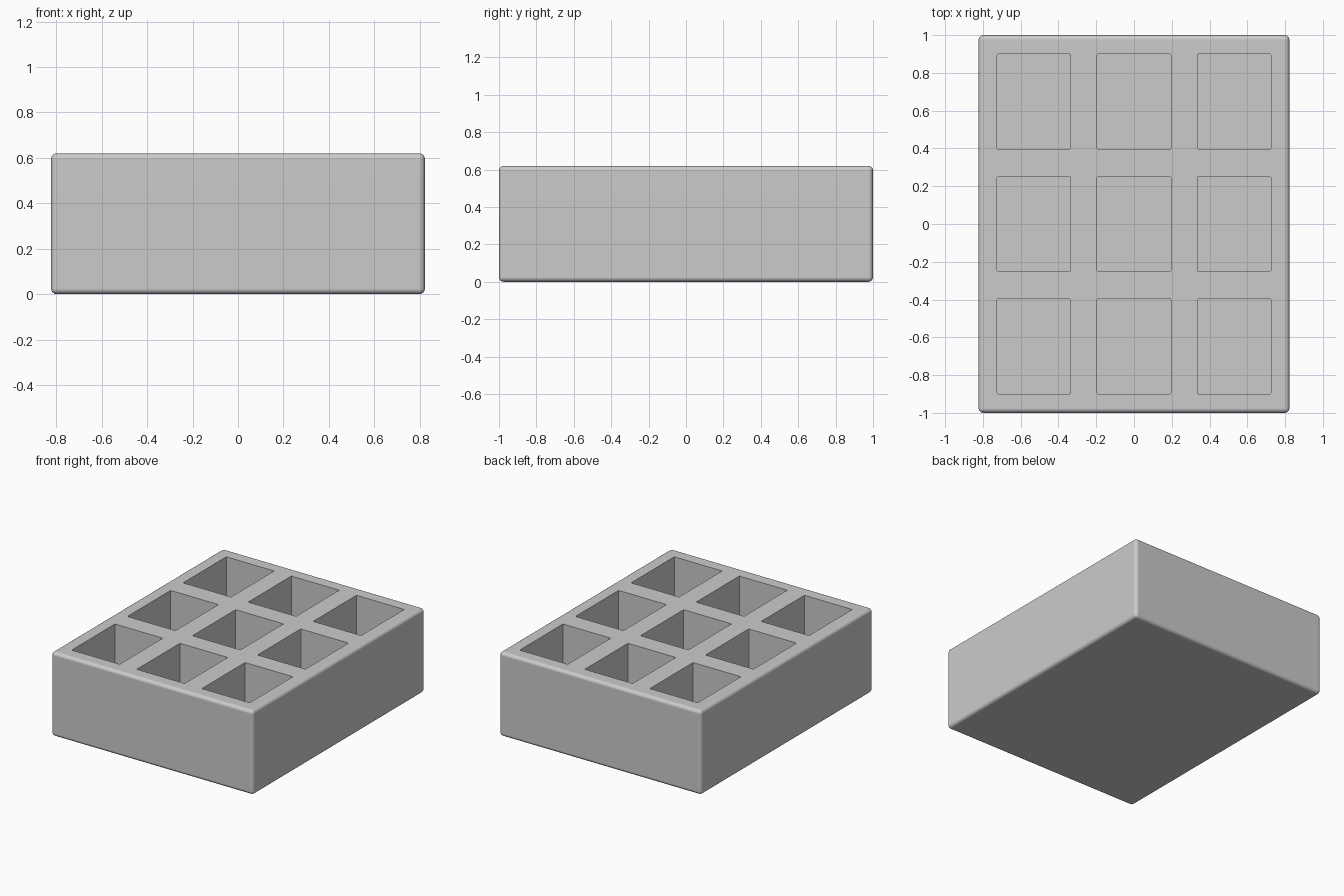
import bpy
import bmesh
from mathutils import Matrix

if "Cube" in bpy.data.objects:
    bpy.data.objects.remove(bpy.data.objects["Cube"])

WIDTH, DEPTH, HEIGHT = 1.646, 2.0, 0.62
FLOOR = 0.10                         # thickness under the pockets
POCKET_X, POCKET_Y = 0.39, 0.502     # pocket opening
STEP_X, STEP_Y = 0.53, 0.648         # pocket spacing


def add_box(bm, size, centre):
    matrix = Matrix.Translation(centre) @ Matrix.Diagonal((*size, 1))
    return bmesh.ops.create_cube(bm, size=1, matrix=matrix)["verts"]


def make_object(name, bm):
    mesh = bpy.data.meshes.new(name)
    bm.to_mesh(mesh)
    bm.free()
    obj = bpy.data.objects.new(name, mesh)
    bpy.context.collection.objects.link(obj)
    return obj


grey = bpy.data.materials.new("light grey")
grey.diffuse_color = (0.6, 0.6, 0.6, 1)
grey.use_nodes = True
grey.node_tree.nodes["Principled BSDF"].inputs["Base Color"].default_value = grey.diffuse_color

# Tray block with rounded outer edges
bm = bmesh.new()
add_box(bm, (WIDTH, DEPTH, HEIGHT), (0, 0, HEIGHT / 2))
bmesh.ops.bevel(bm, geom=bm.edges[:], offset=0.025, segments=4,
                profile=0.5, affect='EDGES')
tray = make_object("compartment_tray", bm)
tray.data.materials.append(grey)

# Three by three grid of pocket cutters with slightly rounded corners
bm = bmesh.new()
top = HEIGHT + 0.1
for i in (-1, 0, 1):
    for j in (-1, 0, 1):
        add_box(bm, (POCKET_X, POCKET_Y, top - FLOOR),
                (i * STEP_X, j * STEP_Y, (top + FLOOR) / 2))
upright = [e for e in bm.edges
           if abs(e.verts[0].co.z - e.verts[1].co.z) > 0.1]
bmesh.ops.bevel(bm, geom=upright, offset=0.006, segments=2,
                profile=0.5, affect='EDGES')
cutter = make_object("pocket_cutter", bm)
cutter.data.materials.append(grey)
cutter.hide_render = True

# Cut the pockets and apply
bpy.context.view_layer.objects.active = tray
tray.select_set(True)
cut = tray.modifiers.new("pockets", 'BOOLEAN')
cut.operation = 'DIFFERENCE'
cut.solver = 'EXACT'
cut.object = cutter
bpy.ops.object.modifier_apply(modifier=cut.name)
bpy.data.objects.remove(cutter, do_unlink=True)

# Smooth the rounded edges while the flat faces stay flat
bpy.ops.object.shade_smooth_by_angle()
normals = tray.modifiers.new("flat_faces", 'WEIGHTED_NORMAL')
normals.keep_sharp = True
